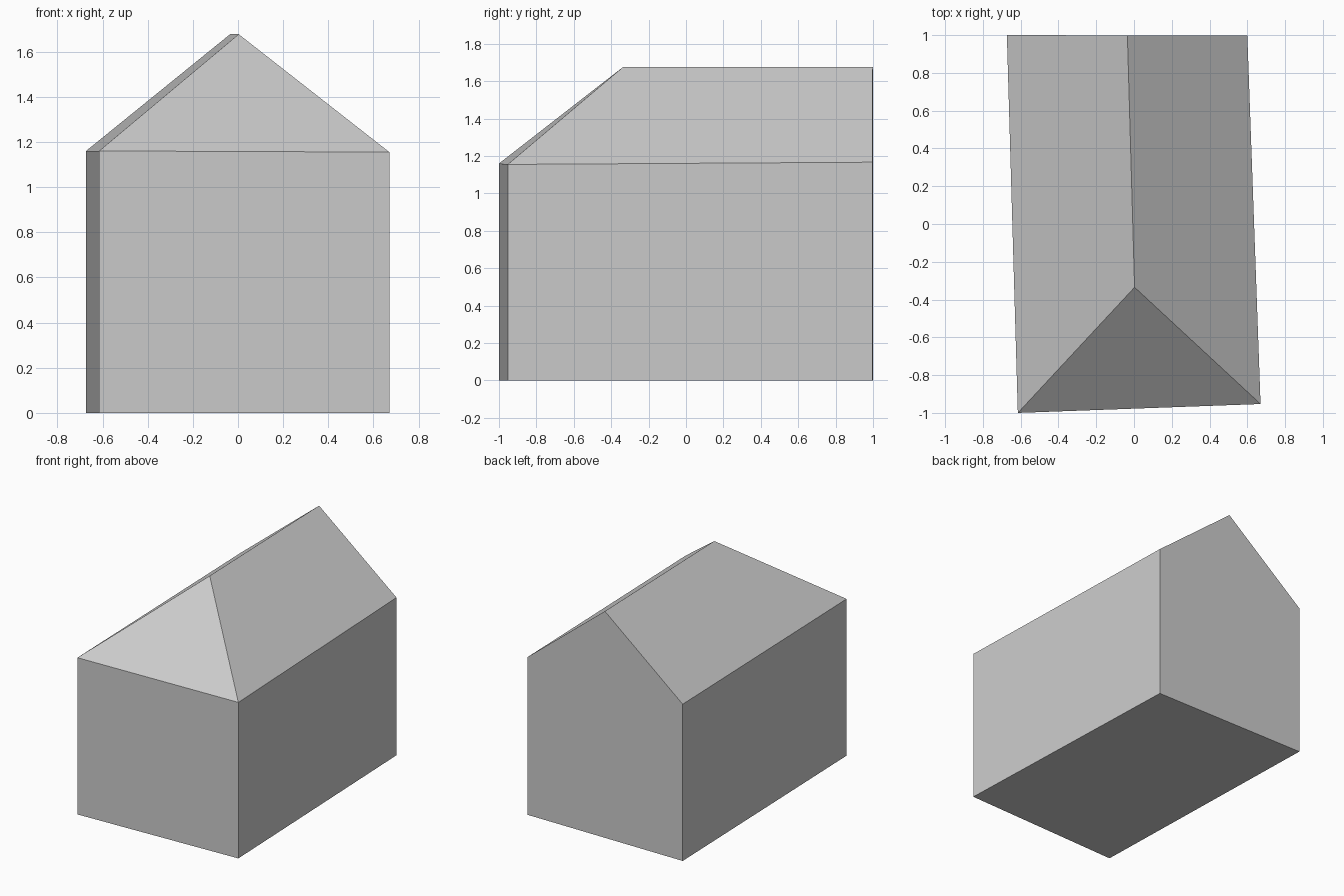
import bpy

if "Cube" in bpy.data.objects:
    bpy.data.objects.remove(bpy.data.objects["Cube"], do_unlink=True)

# One plain grey for the whole building
grey = bpy.data.materials.new("light_grey")
grey.use_nodes = True
colour = (0.6, 0.6, 0.6, 1)
grey.diffuse_color = colour
grey.node_tree.nodes["Principled BSDF"].inputs["Base Color"].default_value = colour


def add_part(name, verts, faces):
    mesh = bpy.data.meshes.new(name)
    mesh.from_pydata(verts, [], faces)
    mesh.materials.append(grey)
    part = bpy.data.objects.new(name, mesh)
    bpy.context.collection.objects.link(part)
    return part


# Slightly skewed footprint, counter-clockwise from the front right, with eave heights
footprint = [(-0.615, -1.0), (0.67, -0.953), (0.6, 0.997), (-0.673, 1.0)]
eave_heights = [1.16, 1.155, 1.167, 1.16]
ground = [(x, y, 0) for x, y in footprint]
eaves = [(x, y, z) for (x, y), z in zip(footprint, eave_heights)]
ridge_front, ridge_back = (0.003, -0.335, 1.677), (-0.035, 0.9985, 1.677)

# Body: floor, three plain walls and the back wall rising into its gable
sides = [(i, i + 1, i + 5, i + 4) for i in range(2)]
add_part("walls", ground + eaves + [ridge_back],
         [(3, 2, 1, 0), *sides, (2, 3, 7, 8, 6), (3, 0, 4, 7)])

# Roof: hipped at the front, running straight to the back gable
add_part("roof", eaves + [ridge_front, ridge_back],
         [(0, 1, 4), (1, 2, 5, 4), (3, 0, 4, 5)])
